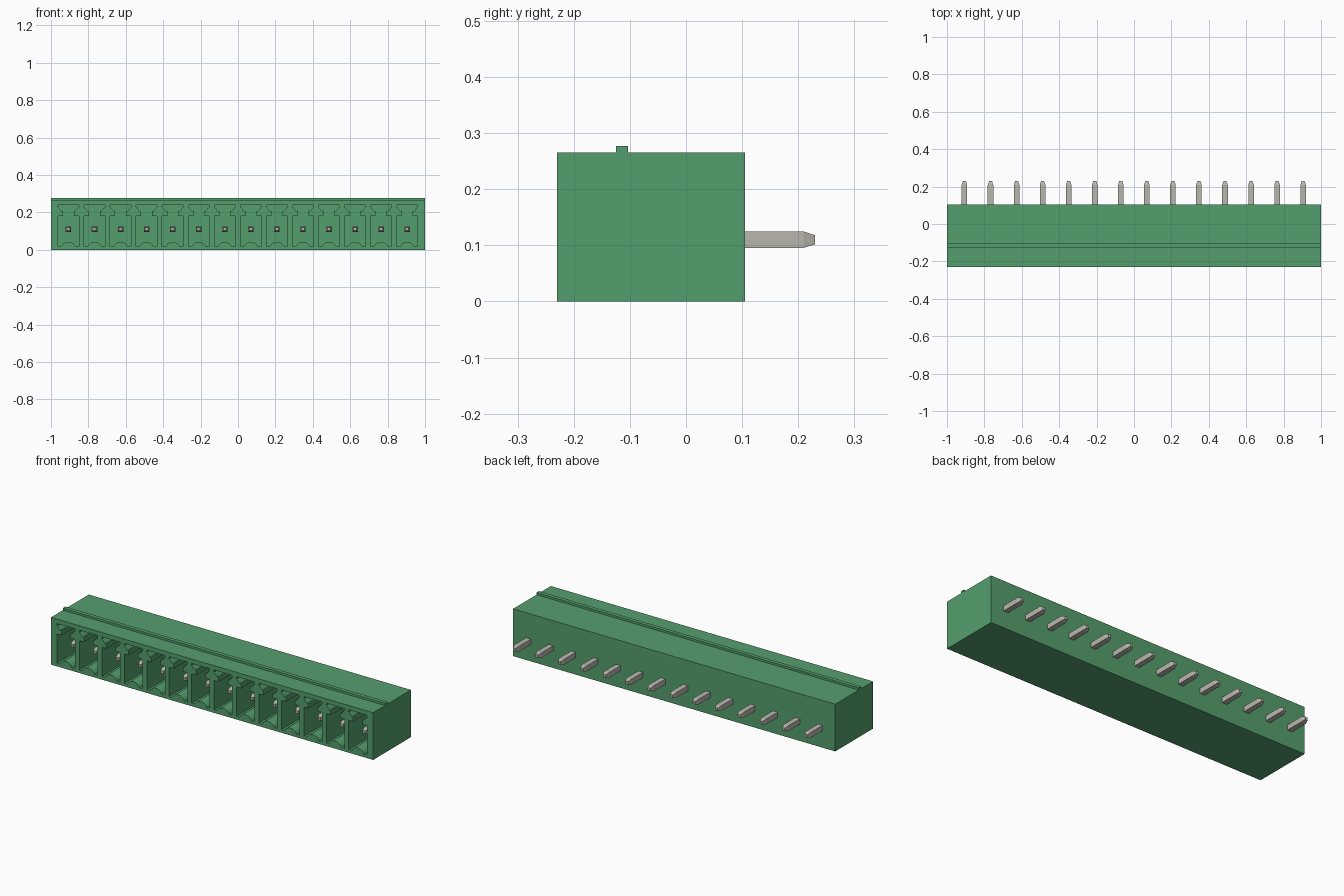
import bpy, bmesh, math
from mathutils import Vector

cube = bpy.data.objects.get("Cube")
if cube:
    bpy.data.objects.remove(cube, do_unlink=True)

COUNT, PITCH, X_MID = 14, 0.1393, -0.001
FRONT, BACK, CAVITY_END = -0.23, 0.105, 0.06
slots = [X_MID + (i - (COUNT - 1) / 2) * PITCH for i in range(COUNT)]


def material(name, colour):
    m = bpy.data.materials.new(name)
    m.use_nodes = True
    m.diffuse_color = colour
    bsdf = next(n for n in m.node_tree.nodes if n.type == 'BSDF_PRINCIPLED')
    bsdf.inputs["Base Color"].default_value = colour
    return m


def make_object(name, bm, mat):
    bmesh.ops.recalc_face_normals(bm, faces=bm.faces[:])
    mesh = bpy.data.meshes.new(name)
    bm.to_mesh(mesh)
    bm.free()
    mesh.materials.append(mat)
    ob = bpy.data.objects.new(name, mesh)
    bpy.context.collection.objects.link(ob)
    return ob


def extrude_profile(bm, points, offset):
    """Solid prism from a closed planar outline."""
    face = bm.faces.new([bm.verts.new(p) for p in points])
    ext = bmesh.ops.extrude_face_region(bm, geom=[face], use_keep_orig=True)
    verts = [g for g in ext["geom"] if isinstance(g, bmesh.types.BMVert)]
    bmesh.ops.translate(bm, verts=verts, vec=Vector(offset))


green = material("green plastic", (0.09, 0.345, 0.152, 1))
metal = material("tinned metal", (0.48, 0.475, 0.42, 1))

# Housing: side outline with the raised top rib, swept along x
side = [(FRONT, 0), (BACK, 0), (BACK, 0.265), (-0.103, 0.265),
        (-0.103, 0.277), (-0.125, 0.277), (-0.125, 0.265), (FRONT, 0.265)]
bm = bmesh.new()
extrude_profile(bm, [(-1, y, z) for y, z in side], (2, 0, 0))
housing = make_object("housing", bm, green)

# Keyed socket outline: arched floor, straight walls, neck and flared top
half = [(0.056, 0.017), (0.056, 0.181), (0.029, 0.181), (0.029, 0.207),
        (0.037, 0.207), (0.056, 0.229), (0.056, 0.24)]
rise, chord = 0.025, 0.038
radius = (chord ** 2 + rise ** 2) / (2 * rise)
sweep = math.asin(chord / radius)
arch = []
for i in range(11):
    a = -sweep + 2 * sweep * i / 10
    arch.append((radius * math.sin(a), 0.017 + rise - radius * (1 - math.cos(a))))
outline = arch + half + [(-x, z) for x, z in reversed(half)]

bm = bmesh.new()
for cx in slots:
    extrude_profile(bm, [(cx + x, FRONT - 0.05, z) for x, z in outline],
                    (0, CAVITY_END - FRONT + 0.05, 0))
cutter = make_object("socket_cutter", bm, green)
cutter.hide_render = True

# Cut all sockets, then discard the cutter
cut = housing.modifiers.new("sockets", 'BOOLEAN')
cut.operation = 'DIFFERENCE'
cut.solver = 'EXACT'
cut.object = cutter
bpy.context.view_layer.objects.active = housing
bpy.ops.object.modifier_apply(modifier=cut.name)
bpy.data.objects.remove(cutter, do_unlink=True)

# Square contact pins, tapered at both ends
PIN_Z = 0.11
stations = [(-0.175, 0.008), (-0.154, 0.0148), (0.209, 0.0148), (0.23, 0.008)]
for n, cx in enumerate(slots, 1):
    bm = bmesh.new()
    rings = [[bm.verts.new((cx + sx * r, y, PIN_Z + sz * r))
              for sx, sz in ((-1, -1), (1, -1), (1, 1), (-1, 1))]
             for y, r in stations]
    for a, b in zip(rings, rings[1:]):
        for k in range(4):
            j = (k + 1) % 4
            bm.faces.new((a[k], a[j], b[j], b[k]))
    bm.faces.new(rings[0])
    bm.faces.new(rings[-1])
    make_object(f"contact_pin_{n:02d}", bm, metal)
